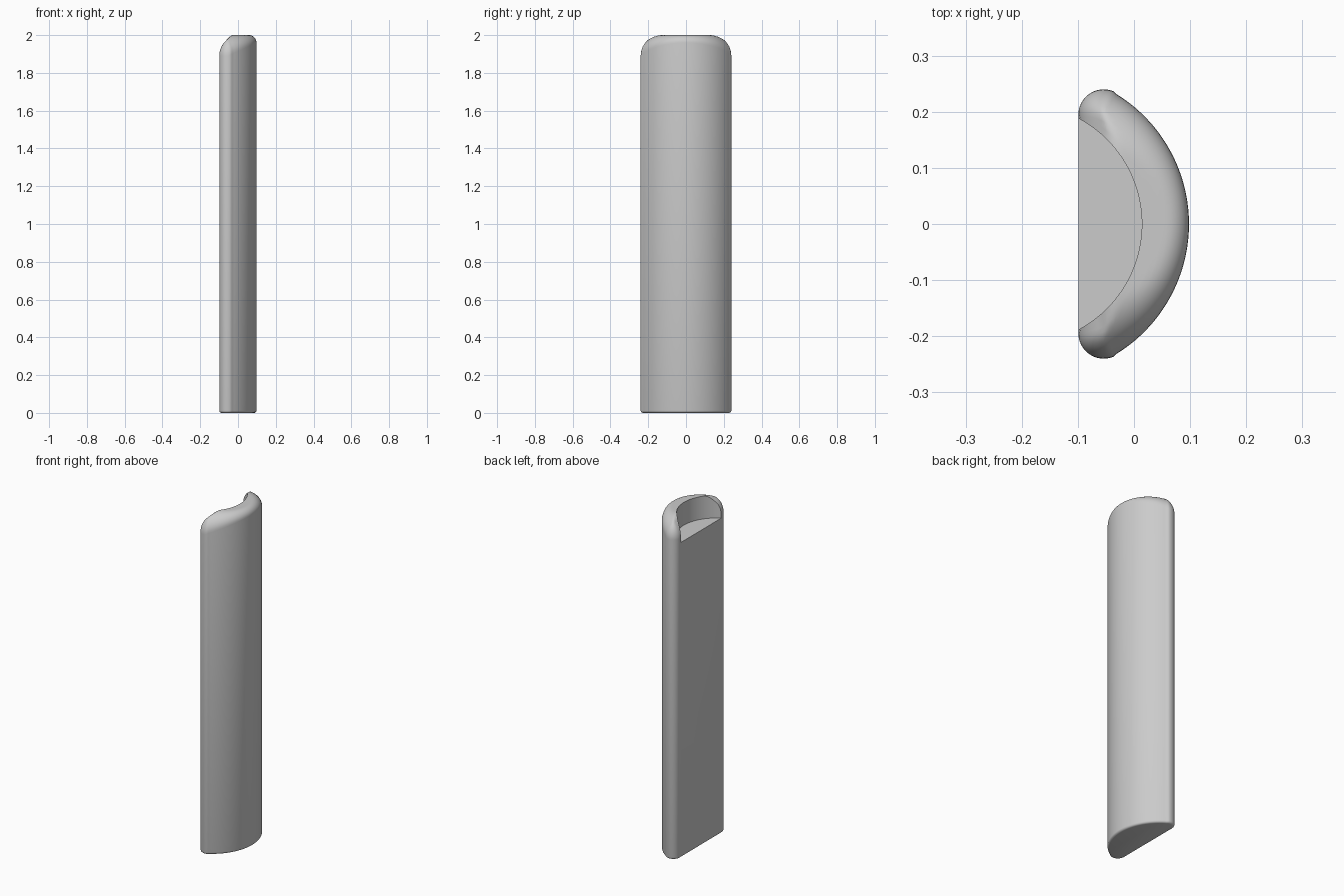
import bpy, bmesh, math
from mathutils import Vector
from mathutils.geometry import intersect_point_line

if "Cube" in bpy.data.objects:
    bpy.data.objects.remove(bpy.data.objects["Cube"])

H, FLOOR, BEV, BACK = 2.0, 1.865, 0.012, -0.099
CX, R = -0.174, 0.272            # big front arc
KX, KY, KR = -0.054, 0.195, 0.045  # rounded corners
PX, PR = -0.199, 0.213           # pocket arc
SPLIT = math.atan2(KY, KX - CX)


def half_outline(off):
    """Upper half of the D outline, from the front centre to the back corner."""
    pts = []
    for i in range(21):
        a = SPLIT * i / 20
        pts.append(Vector((CX + (R - off) * math.cos(a), (R - off) * math.sin(a))))
    for i in range(1, 15):
        a = SPLIT + (math.pi - SPLIT) * i / 14
        pts.append(Vector((KX + (KR - off) * math.cos(a), KY + (KR - off) * math.sin(a))))
    return pts


def outline(off=0.0):
    h = half_outline(off)
    return [Vector((p.x, -p.y)) for p in reversed(h[1:])] + h


outer = outline()
n = len(outer)

# Pocket arc points matched to the outline by arc length
lens = [0.0]
for a, b in zip(outer, outer[1:]):
    lens.append(lens[-1] + (b - a).length)
half = math.acos((BACK - PX) / PR)
pocket = []
for l in lens:
    a = half * (2 * l / lens[-1] - 1)
    pocket.append(Vector((PX + PR * math.cos(a), PR * math.sin(a))))


def edge_distance(p):
    best = 9.0
    for i in range(n):
        a, b = outer[i], outer[(i + 1) % n]
        q, t = intersect_point_line(p, a, b)
        t = min(max(t, 0), 1)
        best = min(best, (p - a.lerp(b, t)).length)
    return best


def fillet(p):
    # Rounding grows from the front towards the two ends
    t = min(max((0.098 - p.x) / 0.15, 0), 1)
    return 0.04 + 0.07 * t


bm = bmesh.new()


def ring(pts, zs):
    return [bm.verts.new((p.x, p.y, z)) for p, z in zip(pts, zs)]


def bridge(a, b, closed=False):
    for i in range(n if closed else n - 1):
        j = (i + 1) % n
        bm.faces.new((a[i], a[j], b[j], b[i]))


# Base with a small rounded edge
base = []
for k in range(4):
    a = math.pi / 2 * k / 3
    base.append(ring(outline(BEV * (1 - math.sin(a))), [BEV * (1 - math.cos(a))] * n))
bm.faces.new(list(reversed(base[0])))
for a, b in zip(base, base[1:]):
    bridge(a, b, True)

# Rounded rim from the outer wall to the pocket edge
STEPS = 12
rims = []
for k in range(STEPS + 1):
    u = (k / STEPS) ** 1.8
    pts = [o.lerp(p, u) for o, p in zip(outer, pocket)]
    zs = []
    for o, p in zip(outer, pts):
        r = fillet(o)
        d = min(edge_distance(p), r)
        zs.append(H - r + math.sqrt(max(r * r - (r - d) ** 2, 0)))
    rims.append(ring(pts, zs))
bridge(base[-1], rims[0])
for a, b in zip(rims, rims[1:]):
    bridge(a, b)

# Pocket wall and floor
floor = ring(pocket, [FLOOR] * n)
bridge(rims[-1], floor)
bm.faces.new(floor)

# Flat back
bm.faces.new([base[-1][0]] + [r[0] for r in rims] + [floor[0], floor[-1]]
             + [r[-1] for r in reversed(rims)] + [base[-1][-1]])

bmesh.ops.recalc_face_normals(bm, faces=bm.faces)
mesh = bpy.data.meshes.new("half_round_post")
bm.to_mesh(mesh)
bm.free()
post = bpy.data.objects.new("half_round_post", mesh)
bpy.context.collection.objects.link(post)
bpy.context.view_layer.objects.active = post
post.select_set(True)
bpy.ops.object.shade_smooth_by_angle(angle=math.radians(35))
